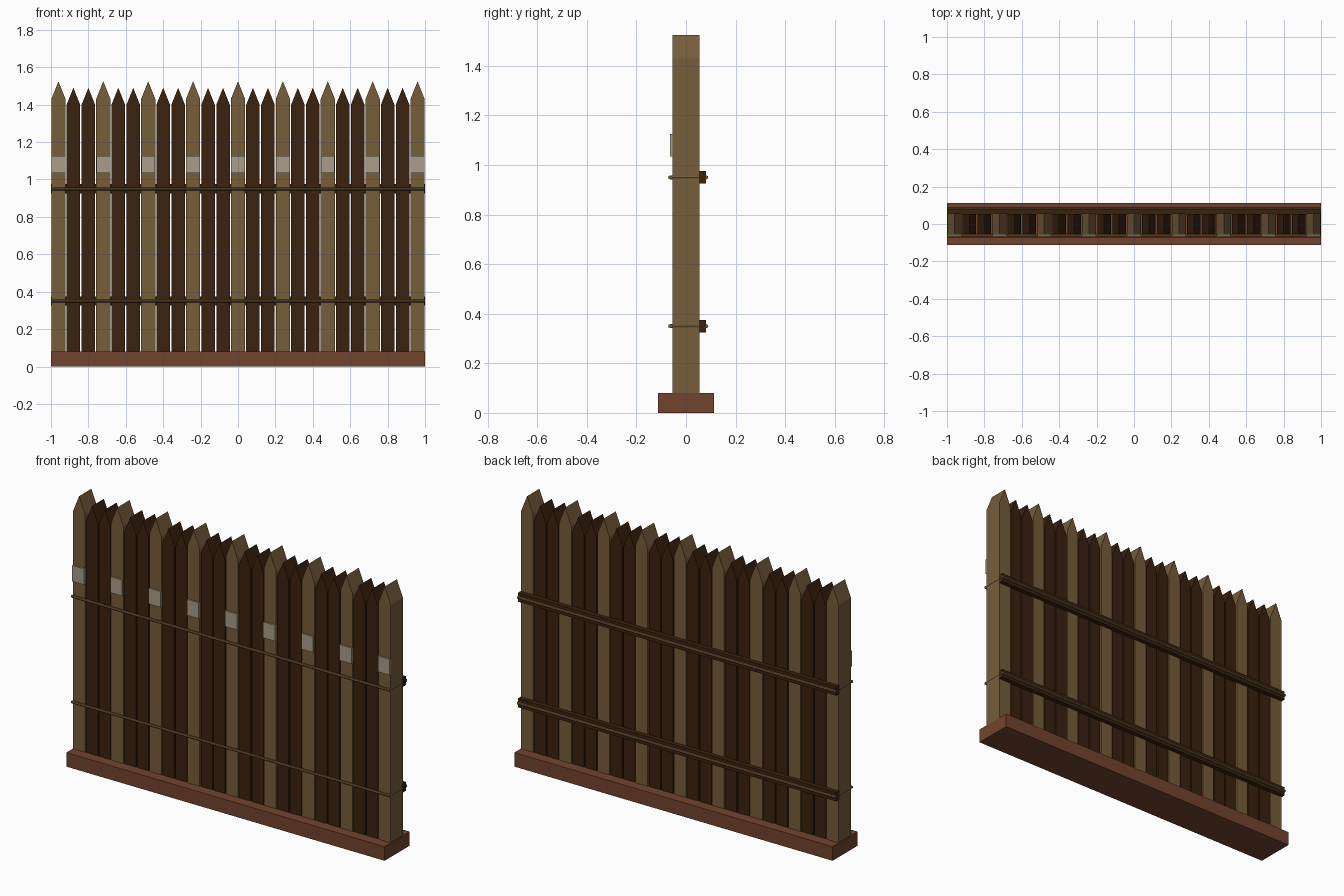
import bpy, bmesh, math
from mathutils import Vector

if "Cube" in bpy.data.objects:
    bpy.data.objects.remove(bpy.data.objects["Cube"])


def mat(name, rgb):
    m = bpy.data.materials.new(name)
    lin = [((c / 255 + 0.055) / 1.055) ** 2.4 for c in rgb]
    m.diffuse_color = (*lin, 1)
    m.use_nodes = True
    m.node_tree.nodes["Principled BSDF"].inputs["Base Color"].default_value = m.diffuse_color
    return m


LIGHT = mat("light_wood", (118, 93, 58))
DARK = mat("dark_wood", (58, 34, 14))
BASE = mat("red_brown_base", (114, 68, 45))
PLATE = mat("pale_grey", (168, 158, 136))


def finish(name, bm, material):
    bmesh.ops.recalc_face_normals(bm, faces=bm.faces)
    me = bpy.data.meshes.new(name)
    bm.to_mesh(me)
    bm.free()
    me.materials.append(material)
    ob = bpy.data.objects.new(name, me)
    bpy.context.collection.objects.link(ob)
    return ob


def box(name, x0, x1, y0, y1, z0, z1, material):
    bm = bmesh.new()
    bmesh.ops.create_cube(bm, size=1)
    for v in bm.verts:
        v.co = ((x0 + x1) / 2 + v.co.x * (x1 - x0),
                (y0 + y1) / 2 + v.co.y * (y1 - y0),
                (z0 + z1) / 2 + v.co.z * (z1 - z0))
    return finish(name, bm, material)


def picket(name, x, w, d, shoulder, top, material):
    # gabled outline extruded front to back
    outline = [(-w, 0.07), (w, 0.07), (w, shoulder), (0, top), (-w, shoulder)]
    bm = bmesh.new()
    f = bm.faces.new([bm.verts.new((x + px, -d, pz)) for px, pz in outline])
    r = bmesh.ops.extrude_face_region(bm, geom=[f])
    for v in r["geom"]:
        if isinstance(v, bmesh.types.BMVert):
            v.co.y = d
    return finish(name, bm, material)


def rod(name, a, b, r, material):
    a, b = Vector(a), Vector(b)
    bm = bmesh.new()
    bmesh.ops.create_cone(bm, cap_ends=True, segments=8, radius1=r, radius2=r,
                          depth=(b - a).length)
    bmesh.ops.rotate(bm, verts=bm.verts, matrix=Matrix_to(b - a))
    bmesh.ops.translate(bm, verts=bm.verts, vec=(a + b) / 2)
    return finish(name, bm, material)


def Matrix_to(direction):
    return direction.to_track_quat('Z', 'Y').to_matrix()


# base beam
box("base_beam", -1, 1, -0.112, 0.112, 0, 0.08, BASE)

# pickets: every third is taller, lighter and carries a plate
for i in range(25):
    x = -0.96 + 0.08 * i
    if i % 3 == 0:
        picket(f"tall_picket_{i}", x, 0.038, 0.055, 1.43, 1.525, LIGHT)
        box(f"plate_{i}", x - 0.037, x + 0.037, -0.064, -0.055, 1.035, 1.125, PLATE)
    else:
        picket(f"short_picket_{i}", x, 0.036, 0.053, 1.40, 1.49, DARK)

# back rails with a rope looped around the whole fence
for label, z in (("lower", 0.35), ("upper", 0.95)):
    box(f"{label}_rail", -1, 1, 0.052, 0.08, z - 0.025, z + 0.025, DARK)
    rod(f"{label}_rope_front", (-1, -0.064, z), (1, -0.064, z), 0.008, LIGHT)
    rod(f"{label}_rope_back", (-1, 0.082, z), (1, 0.082, z), 0.008, LIGHT)
    for side, s in (("left", -1), ("right", 1)):
        rod(f"{label}_rope_{side}", (s * 0.992, -0.064, z), (s * 0.992, 0.082, z), 0.008, LIGHT)
